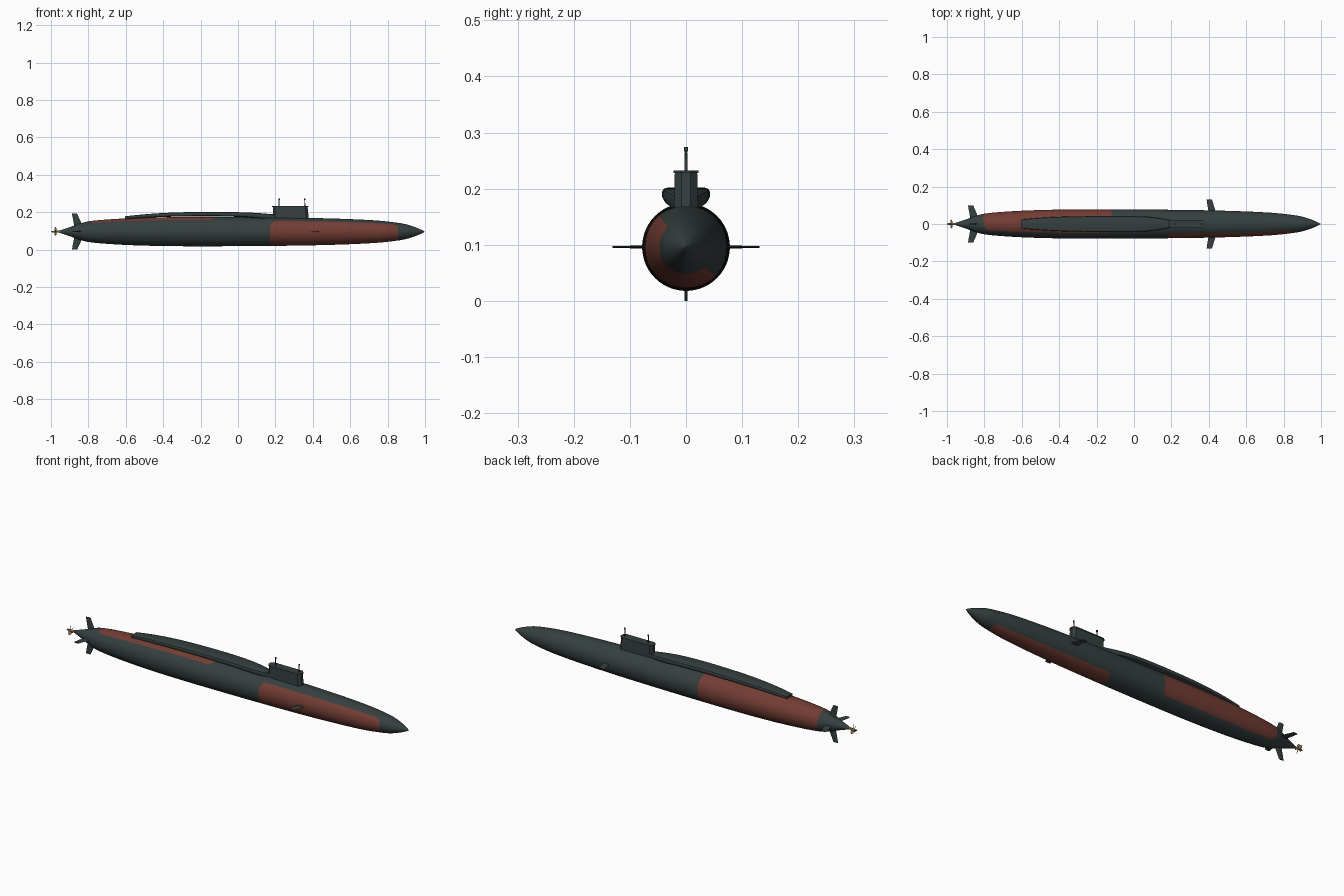
import bpy, bmesh, math

if "Cube" in bpy.data.objects:
    bpy.data.objects.remove(bpy.data.objects["Cube"])

AXIS = 0.096  # height of the hull centreline


def mat(name, rgb):
    m = bpy.data.materials.new(name)
    m.diffuse_color = (*rgb, 1)
    m.use_nodes = True
    m.node_tree.nodes["Principled BSDF"].inputs["Base Color"].default_value = m.diffuse_color
    return m


SLATE = mat("dark_slate", (0.036, 0.050, 0.050))
RED = mat("oxide_red", (0.17, 0.046, 0.034))
BRASS = mat("brass", (0.35, 0.23, 0.09))


def finish(name, bm, *mats, angle=35):
    bmesh.ops.recalc_face_normals(bm, faces=bm.faces)
    me = bpy.data.meshes.new(name)
    bm.to_mesh(me)
    bm.free()
    for m in mats:
        me.materials.append(m)
    ob = bpy.data.objects.new(name, me)
    bpy.context.collection.objects.link(ob)
    bpy.ops.object.select_all(action='DESELECT')
    bpy.context.view_layer.objects.active = ob
    ob.select_set(True)
    bpy.ops.object.shade_smooth_by_angle(angle=math.radians(angle))
    return ob


def loft(bm, rings):
    """Skin a list of equal-length closed rings and cap both ends."""
    vs = [[bm.verts.new(p) for p in r] for r in rings]
    n = len(vs[0])
    for a, b in zip(vs, vs[1:]):
        for i in range(n):
            bm.faces.new((a[i], a[(i + 1) % n], b[(i + 1) % n], b[i]))
    bm.faces.new(vs[0])
    bm.faces.new(vs[-1])


def curve_at(pts, x):
    """Smooth interpolation of a tuple profile; first value of each is x."""
    slopes = []
    for i in range(len(pts)):
        a, b = pts[max(i - 1, 0)], pts[min(i + 1, len(pts) - 1)]
        slopes.append([(q - p) / (b[0] - a[0]) for p, q in zip(a[1:], b[1:])])
    for i in range(len(pts) - 1):
        if x <= pts[i + 1][0] + 1e-9:
            break
    h = pts[i + 1][0] - pts[i][0]
    t = (x - pts[i][0]) / h
    return [(2*t**3 - 3*t*t + 1) * p + (t**3 - 2*t*t + t) * h * m
            + (3*t*t - 2*t**3) * q + (t**3 - t*t) * h * k
            for p, q, m, k in zip(pts[i][1:], pts[i + 1][1:], slopes[i], slopes[i + 1])]


# Hull: revolved profile (x, radius)
HULL = [(-0.955, 0.006), (-0.9, 0.024), (-0.85, 0.042), (-0.8, 0.055), (-0.7, 0.065),
        (-0.55, 0.073), (-0.35, 0.0775), (-0.1, 0.078), (0.15, 0.0765), (0.4, 0.073),
        (0.6, 0.067), (0.75, 0.059), (0.85, 0.048), (0.9, 0.039), (0.95, 0.023),
        (0.985, 0.008), (0.997, 0.001)]
SIDES, STEPS = 96, 220
bm = bmesh.new()
rings = []
for s in range(STEPS + 1):
    x = HULL[0][0] + (HULL[-1][0] - HULL[0][0]) * s / STEPS
    r = curve_at(HULL, x)[0]
    rings.append([(x, r * math.cos(2 * math.pi * i / SIDES),
                   AXIS + r * math.sin(2 * math.pi * i / SIDES)) for i in range(SIDES)])
loft(bm, rings)


# Red hull patches: rounded rectangles wrapped round the hull
def in_patch(c, x0, x1, a0, a1, rad=0.035):
    ang = math.degrees(math.atan2(c.z - AXIS, c.y))
    d = (ang - (a0 + a1) / 2 + 180) % 360 - 180
    dx = abs(c.x - (x0 + x1) / 2) - (x1 - x0) / 2 + rad
    dy = math.radians(abs(d) - (a1 - a0) / 2) * 0.075 + rad
    return math.hypot(max(dx, 0), max(dy, 0)) < rad


for f in bm.faces:
    c = f.calc_center_median()
    if in_patch(c, 0.175, 0.855, 130, 315) or in_patch(c, -0.80, -0.12, -45, 128):
        f.material_index = 1
finish("hull", bm, SLATE, RED)

# Raised casing behind the sail: (x, half width, top, bottom)
CASING = [(-0.605, 0.024, 0.178, 0.163), (-0.5, 0.033, 0.189, 0.170),
          (-0.35, 0.040, 0.198, 0.176), (-0.15, 0.042, 0.202, 0.178),
          (0.0, 0.042, 0.200, 0.175), (0.1, 0.036, 0.196, 0.168),
          (0.2, 0.020, 0.188, 0.158)]
HALF = [(0.75, 0), (0.93, 0.15), (1, 0.4), (1, 0.72), (0.94, 0.9), (0.78, 1)]
SECTION = HALF + [(-u, v) for u, v in reversed(HALF)]
bm = bmesh.new()
rings = []
for s in range(41):
    x = -0.605 + 0.805 * s / 40
    w, top, bot = curve_at(CASING, x)
    rings.append([(x, u * w, bot + v * (top - bot)) for u, v in SECTION])
loft(bm, rings)
finish("rear_casing", bm, SLATE)


# Sail: chamfered plan lofted upward, with a slightly wider cap
def plan(x0, x1, w, z):
    c = w * 0.6
    q = [(x1 - c, w), (x1, w - c), (x1, c - w), (x1 - c, -w),
         (x0 + c, -w), (x0, c - w), (x0, w - c), (x0 + c, w)]
    return [(x, y, z) for x, y in q]


bm = bmesh.new()
loft(bm, [plan(0.187, 0.380, 0.0215, 0.15), plan(0.187, 0.372, 0.020, 0.229)])
finish("sail", bm, SLATE)
bm = bmesh.new()
loft(bm, [plan(0.183, 0.376, 0.0225, 0.228), plan(0.183, 0.376, 0.0225, 0.232)])
finish("sail_cap", bm, SLATE)


# Masts with small heads
def circle(x, r, z, n=12):
    return [(x + r * math.cos(2 * math.pi * i / n), r * math.sin(2 * math.pi * i / n), z)
            for i in range(n)]


for name, x in (("rear_mast", 0.22), ("front_mast", 0.357)):
    bm = bmesh.new()
    loft(bm, [circle(x, r, z) for r, z in
              ((0.003, 0.225), (0.0022, 0.266), (0.004, 0.267), (0.004, 0.274))])
    finish(name, bm, SLATE)


# Fins: tapered blades with a diamond-like section, turned about the hull axis
def fin(name, angle, root, tip, thick=0.0025):
    ca, sa = math.cos(angle), math.sin(angle)
    bm = bmesh.new()
    rings = []
    for (x0, x1, d) in (root, tip):
        m0, m1 = x0 + (x1 - x0) * 0.3, x0 + (x1 - x0) * 0.8
        ring = []
        for x, t in ((x0, 0), (m0, thick), (m1, thick), (x1, 0), (m1, -thick), (m0, -thick)):
            ring.append((x, d * ca - t * sa, AXIS + d * sa + t * ca))
        rings.append(ring)
    loft(bm, rings)
    finish(name, bm, SLATE, angle=20)


for name, k in (("right_stern_plane", 0), ("upper_rudder", 1),
                ("left_stern_plane", 2), ("lower_rudder", 3)):
    fin(name, k * math.pi / 2, (-0.872, -0.822, 0.012), (-0.888, -0.860, 0.096 if k % 2 else 0.1))
for name, k in (("right_bow_plane", 0), ("left_bow_plane", 2)):
    fin(name, k * math.pi / 2, (0.400, 0.440, 0.055), (0.388, 0.417, 0.131), 0.002)

# Propeller: hub and five twisted blades
bm = bmesh.new()
loft(bm, [[(x, r * math.cos(math.pi * i / 8), AXIS + r * math.sin(math.pi * i / 8))
           for i in range(16)] for x, r in
          ((-1.0, 0.001), (-0.994, 0.004), (-0.97, 0.0055), (-0.953, 0.0055))])
for k in range(5):
    a = math.pi / 2 + k * 2 * math.pi / 5
    rings = []
    for d, w, tw in ((0.003, 0.005, 0.6), (0.010, 0.0075, 0.75), (0.018, 0.0075, 0.9),
                     (0.024, 0.0035, 1.0)):
        ring = []
        for s, t in ((-1, 0), (0, 0.0008), (1, 0), (0, -0.0008)):
            x = s * w * math.cos(tw) - t * math.sin(tw)
            p = s * w * math.sin(tw) + t * math.cos(tw)
            ring.append((-0.976 + x, d * math.cos(a) - p * math.sin(a),
                         AXIS + d * math.sin(a) + p * math.cos(a)))
        rings.append(ring)
    loft(bm, rings)
finish("propeller", bm, BRASS)
